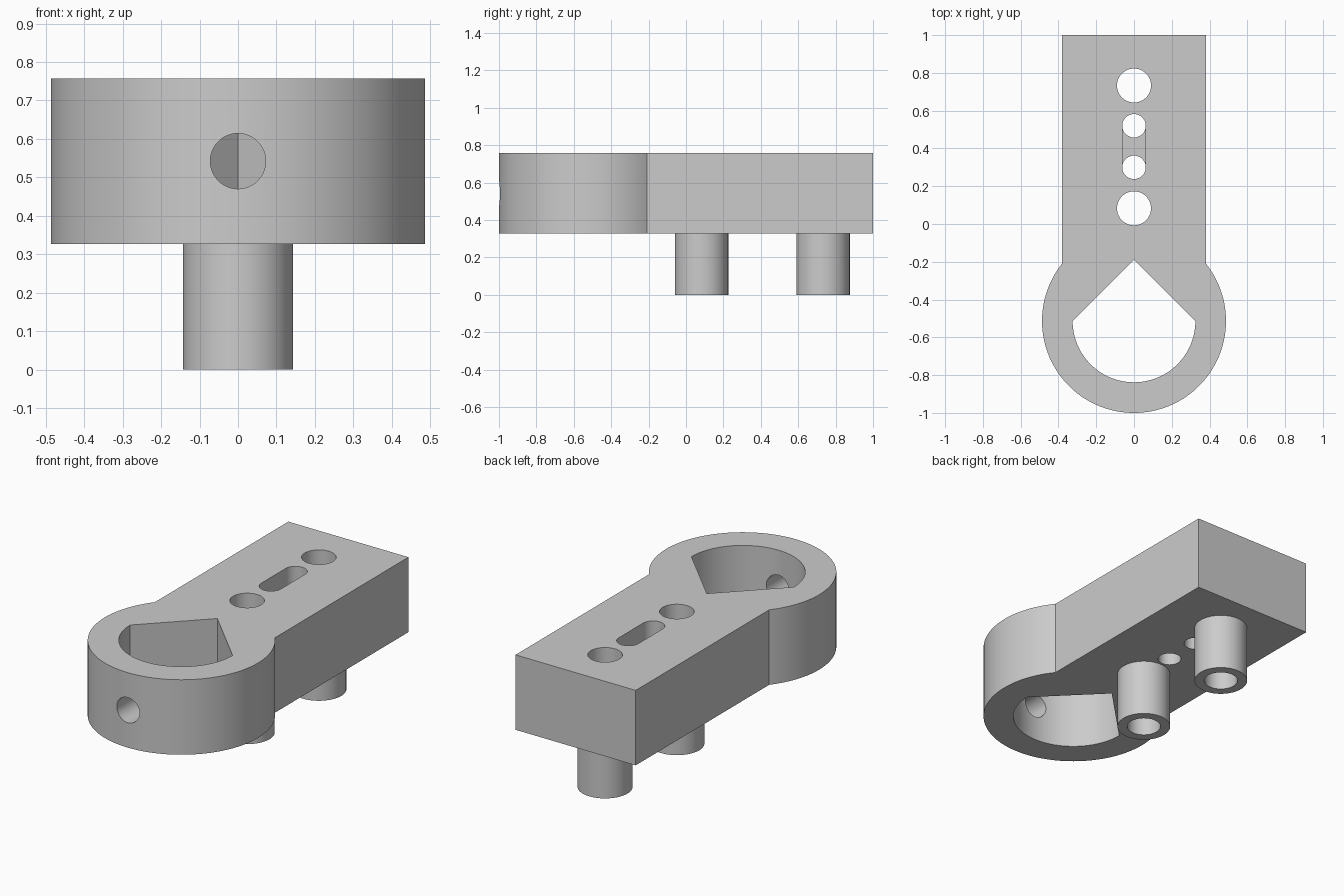
import bpy, bmesh, math
from mathutils import Matrix

if "Cube" in bpy.data.objects:
    bpy.data.objects.remove(bpy.data.objects["Cube"], do_unlink=True)

BOTTOM, TOP = 0.327, 0.757
RING_Y, RING_R, BORE_R = -0.513, 0.487, 0.325
HALF_W = 0.381
PEG_Y = (0.083, 0.733)
PIN_Y = (0.3, 0.52)
PIN_R = 0.062

grey = bpy.data.materials.new("plain grey")
grey.use_nodes = True
colour = (0.6, 0.6, 0.6, 1)
grey.diffuse_color = colour
grey.node_tree.nodes["Principled BSDF"].inputs["Base Color"].default_value = colour


def arc(cx, cy, r, start, end, n):
    return [(cx + r * math.cos(start + (end - start) * i / n),
             cy + r * math.sin(start + (end - start) * i / n)) for i in range(n + 1)]


def prism(name, outline, z0, z1):
    """Extrude a counter-clockwise outline from z0 up to z1."""
    bm = bmesh.new()
    face = bm.faces.new([bm.verts.new((x, y, z0)) for x, y in outline])
    top = bmesh.ops.extrude_face_region(bm, geom=[face], use_keep_orig=True)["geom"]
    bmesh.ops.translate(bm, vec=(0, 0, z1 - z0),
                        verts=[v for v in top if isinstance(v, bmesh.types.BMVert)])
    bmesh.ops.recalc_face_normals(bm, faces=bm.faces)
    mesh = bpy.data.meshes.new(name)
    bm.to_mesh(mesh)
    bm.free()
    mesh.materials.append(grey)
    obj = bpy.data.objects.new(name, mesh)
    bpy.context.collection.objects.link(obj)
    return obj


def rod(name, y, r, z0, z1):
    return prism(name, arc(0, y, r, 0, math.tau, 64)[:-1], z0, z1)


def combine(target, tool, operation):
    """Apply a boolean and discard the tool."""
    mod = target.modifiers.new(operation, 'BOOLEAN')
    mod.operation, mod.object, mod.solver = operation, tool, 'EXACT'
    bpy.context.view_layer.objects.active = target
    bpy.ops.object.modifier_apply(modifier=mod.name)
    bpy.data.objects.remove(tool, do_unlink=True)


# Arm and round collar as one keyhole outline
neck = math.acos(HALF_W / RING_R)
outline = arc(0, RING_Y, RING_R, math.pi - neck, math.tau + neck, 96)
outline += [(HALF_W, 1), (-HALF_W, 1)]
body = prism("arm_with_collar", outline, BOTTOM, TOP)

# Hollow pegs underneath
for y in PEG_Y:
    combine(body, rod("peg", y, 0.143, 0, BOTTOM + 0.05), 'UNION')
for y in PEG_Y:
    combine(body, rod("peg_bore", y, 0.09, -0.1, 1), 'DIFFERENCE')

# Teardrop opening through the collar
drop = arc(0, RING_Y, BORE_R, math.pi, math.tau, 64) + [(0, RING_Y + BORE_R)]
combine(body, prism("collar_opening", drop, 0, 1), 'DIFFERENCE')

# Pin holes joined by a recessed slot
for y in PIN_Y:
    combine(body, rod("pin_hole", y, PIN_R, 0, 1), 'DIFFERENCE')
slot = (arc(0, PIN_Y[1], PIN_R, 0, math.pi, 32)
        + arc(0, PIN_Y[0], PIN_R, math.pi, math.tau, 32))
combine(body, prism("slot", slot, TOP - 0.2, 1), 'DIFFERENCE')

# Set-screw hole through the front wall
screw = rod("screw_hole", 0, 0.072, 0, 0.4)
screw.data.transform(Matrix.Translation((0, -1.1, 0.542)) @ Matrix.Rotation(-math.pi / 2, 4, 'X'))
combine(body, screw, 'DIFFERENCE')

# Smooth curved walls, crisp edges
bpy.ops.object.select_all(action='DESELECT')
body.select_set(True)
bpy.context.view_layer.objects.active = body
bpy.ops.object.shade_smooth_by_angle(angle=math.radians(30))
